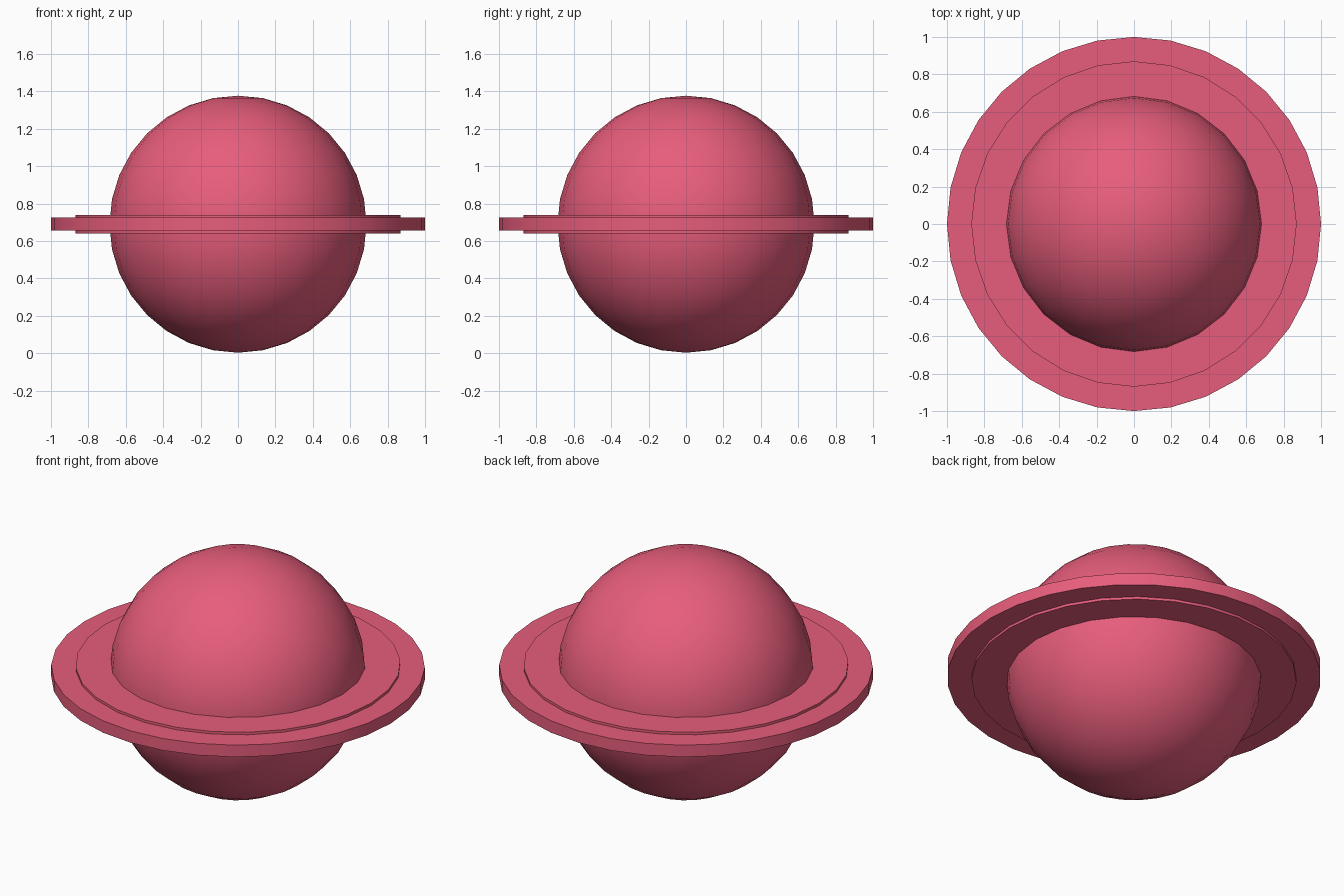
import bpy, math

if "Cube" in bpy.data.objects:
    bpy.data.objects.remove(bpy.data.objects["Cube"])

CENTRE_Z = 0.69

mat = bpy.data.materials.new("rose")
mat.diffuse_color = (0.80, 0.11, 0.20, 1)
mat.use_nodes = True
mat.node_tree.nodes["Principled BSDF"].inputs["Base Color"].default_value = mat.diffuse_color


def finish(name):
    obj = bpy.context.object
    obj.name = name
    obj.data.materials.append(mat)
    bpy.ops.object.shade_smooth_by_angle(angle=math.radians(30))


def disc(name, radius, thickness, sides):
    bpy.ops.mesh.primitive_cylinder_add(vertices=sides, radius=radius,
                                        depth=thickness, location=(0, 0, CENTRE_Z))
    finish(name)


# Smooth round body
bpy.ops.mesh.primitive_uv_sphere_add(segments=24, ring_count=16, radius=0.687,
                                     location=(0, 0, CENTRE_Z))
finish("planet_body")

# Wide thin ring with a slightly thicker inner step
disc("outer_ring", 1.0, 0.07, 32)
disc("inner_ring", 0.87, 0.10, 28)
